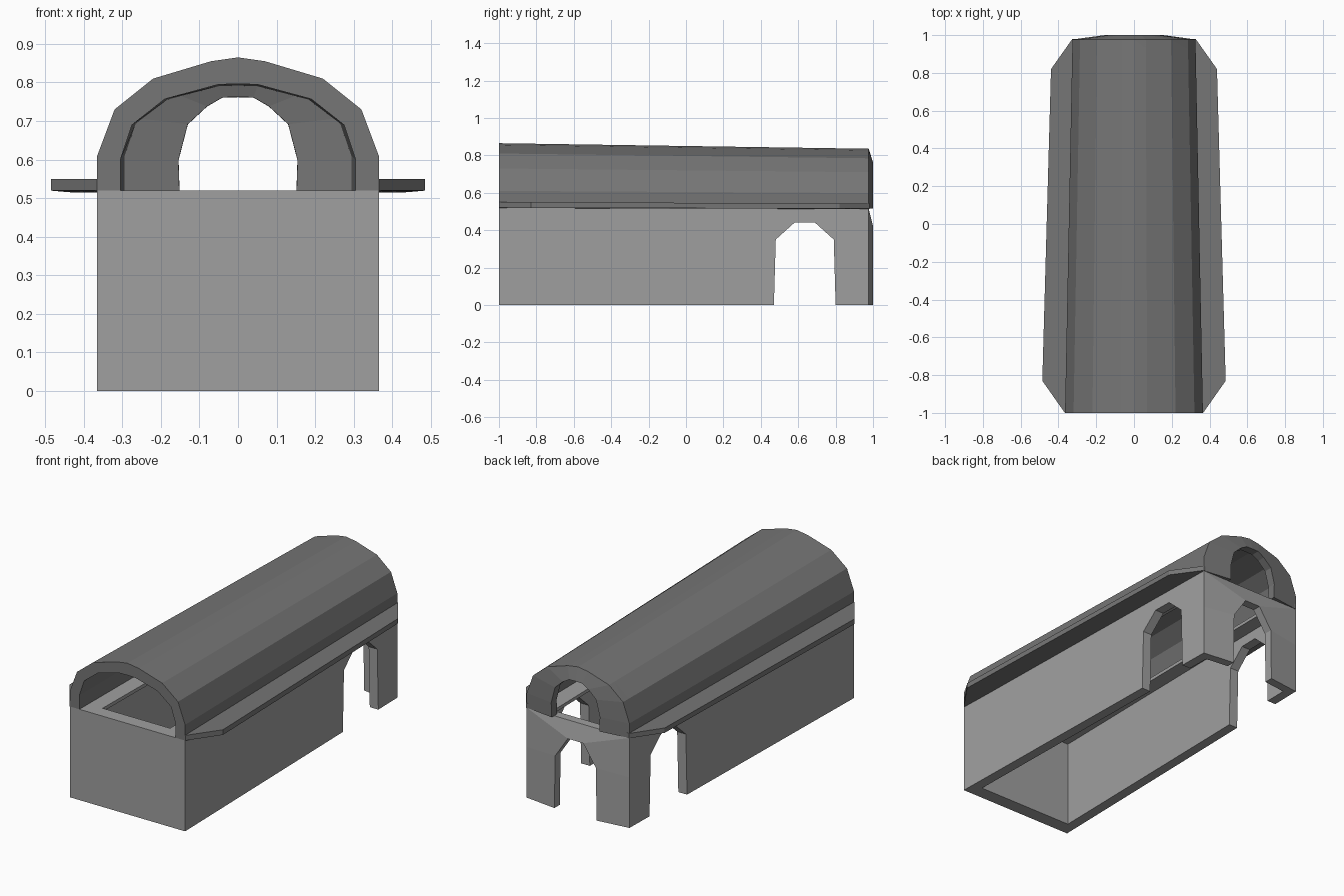
import bpy, bmesh

if "Cube" in bpy.data.objects:
    bpy.data.objects.remove(bpy.data.objects["Cube"])


def material(name, g):
    m = bpy.data.materials.new(name)
    m.diffuse_color = (g, g, g, 1)
    m.use_nodes = True
    m.node_tree.nodes["Principled BSDF"].inputs["Base Color"].default_value = m.diffuse_color
    return m


WALL = material("light grey stone", 0.35)
ROOF = material("dark grey roof", 0.18)


def taper(p):
    """The hall narrows and its roof drops a little toward the back."""
    x, y, z = p
    x *= (0.345 - 0.02 * y) / 0.365
    if z > 0.45:
        z -= 0.015 * (y + 1) * (z - 0.45) / 0.415
    return x, y, z


def loft(name, sections, mat):
    """Skin matching closed cross-sections and cap both ends."""
    bm = bmesh.new()
    rows = [[bm.verts.new(taper(p)) for p in s] for s in sections]
    n = len(rows[0])
    for a, b in zip(rows, rows[1:]):
        for i in range(n):
            j = (i + 1) % n
            bm.faces.new((a[i], a[j], b[j], b[i]))
    bm.faces.new(rows[0])
    bm.faces.new(rows[-1])
    bmesh.ops.recalc_face_normals(bm, faces=bm.faces)
    me = bpy.data.meshes.new(name)
    bm.to_mesh(me)
    bm.free()
    me.materials.append(mat)
    ob = bpy.data.objects.new(name, me)
    bpy.context.collection.objects.link(ob)
    return ob


def mirrored(half):
    """Half profile from the right foot to the middle, made whole."""
    return half + [(-x, z) for x, z in reversed(half) if x > 0]


def arch_wall(name, outer, inner, y_out, y_in, depth, mat):
    """Wall around an arched opening, bulging toward the opening."""
    loft(name, [[(ox, y_out, oz), (ix, y_in, iz), (ix, y_in - depth, iz), (ox, y_out - depth, oz)]
                for (ox, oz), (ix, iz) in zip(outer, inner)], mat)


TOP = 0.52
OUTER = mirrored([(0.365, TOP), (0.365, 0.61), (0.32, 0.73), (0.22, 0.81), (0.07, 0.855), (0, 0.865)])
INNER = mirrored([(0.305, TOP), (0.305, 0.60), (0.275, 0.69), (0.19, 0.757), (0.05, 0.795), (0, 0.796)])
WINDOW = mirrored([(0.17, TOP), (0.173, 0.61), (0.146, 0.71), (0.09, 0.76), (0.045, 0.785), (0, 0.786)])

# Barrel roof, thinner toward the back
loft("barrel_roof", [[(ox, -1, oz), (ox, 0.975, oz), (ix * 1.08, 0.975, iz + 0.022 * (iz > 0.53)), (ix, -1, iz)]
                     for (ox, oz), (ix, iz) in zip(OUTER, INNER)], ROOF)

# Back gable with arched window
arch_wall("back_gable", OUTER, WINDOW, 0.977, 1.0, 0.05, ROOF)

# Back wall with doorway
arch_wall("back_wall",
          mirrored([(0.365, 0), (0.365, 0.29), (0.365, TOP)]),
          mirrored([(0.15, 0), (0.145, 0.30), (0.055, 0.42)]),
          0.977, 1.0, 0.05, WALL)

# Solid front wall
loft("front_wall", [[(x, -1, 0), (x, -0.92, 0), (x, -0.92, TOP), (x, -1, TOP)]
                    for x in (-0.365, 0.365)], WALL)

# Side walls with doorways, inner ledges and outer eaves
DOOR = [(-0.92, 0), (0.47, 0), (0.48, 0.35), (0.58, 0.44), (0.69, 0.44), (0.79, 0.35), (0.80, 0), (0.977, 0)]
EAVE = [(-1, 0.366), (-0.83, 0.49), (0.82, 0.488), (0.98, 0.366)]
for side, s in (("left", -1), ("right", 1)):
    loft(side + "_wall", [[(s * 0.365, y, z), (s * 0.365, y, TOP), (s * 0.305, y, TOP), (s * 0.305, y, z)]
                          for y, z in DOOR], WALL)
    loft(side + "_inner_ledge", [[(s * 0.305, y, 0.50), (s * 0.305, y, TOP), (s * 0.215, y, TOP), (s * 0.215, y, 0.50)]
                                 for y in (-0.92, 0.94)], WALL)
    loft(side + "_eave", [[(s * 0.35, y, 0.518), (s * 0.35, y, 0.55), (s * x, y, 0.55), (s * x, y, 0.52)]
                          for y, x in EAVE], ROOF)
